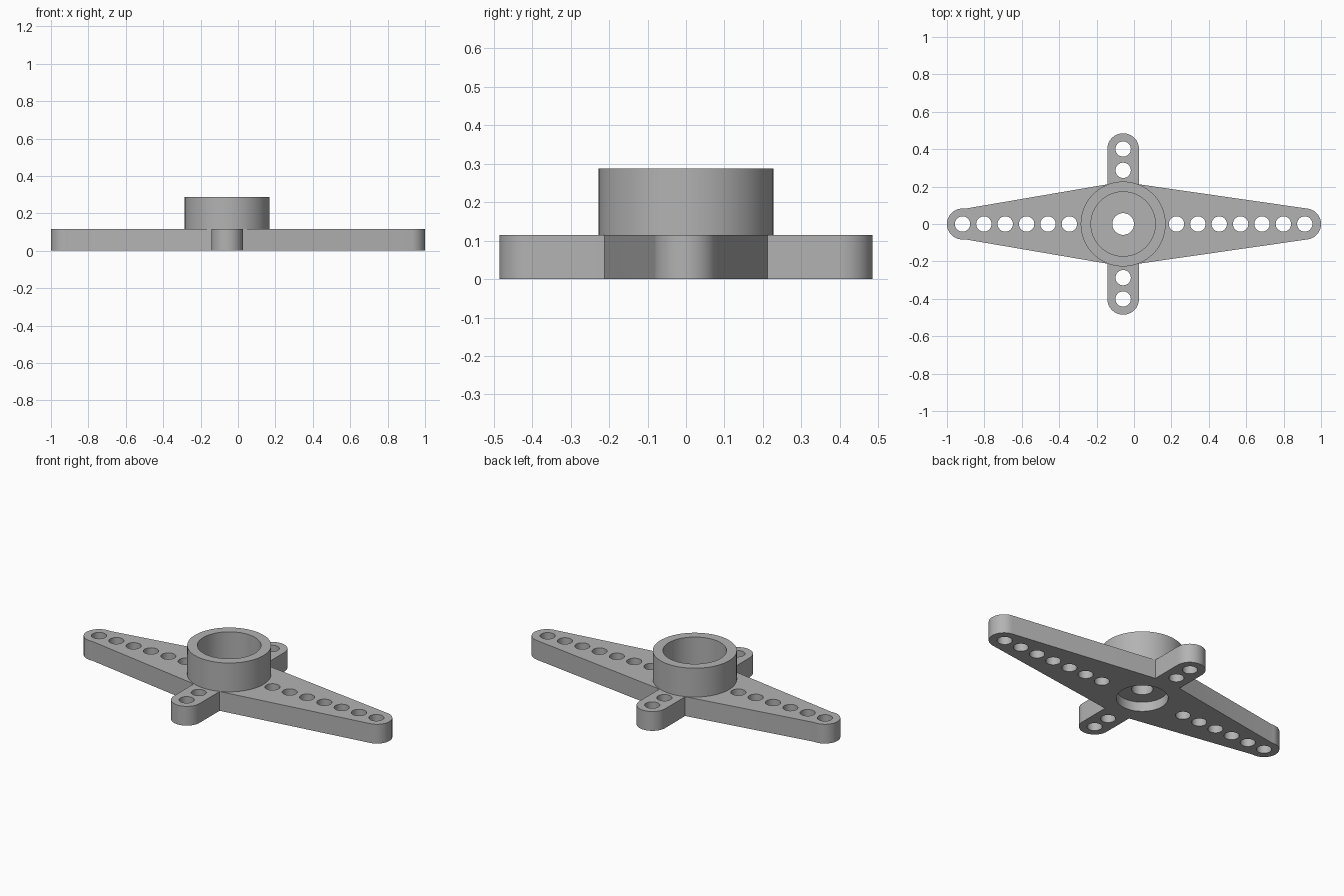
import bpy, bmesh
from math import radians, cos, sin

cube = bpy.data.objects.get("Cube")
if cube:
    bpy.data.objects.remove(cube, do_unlink=True)

HUB_X = -0.058      # hub and cross arm axis
PLATE_TOP = 0.115
HUB_TOP = 0.287

grey = bpy.data.materials.new("light grey plastic")
grey.use_nodes = True
colour = (0.45, 0.45, 0.45, 1)
grey.diffuse_color = colour
grey.node_tree.nodes["Principled BSDF"].inputs["Base Color"].default_value = colour


def make_object(name, bm):
    bmesh.ops.recalc_face_normals(bm, faces=bm.faces)
    mesh = bpy.data.meshes.new(name)
    bm.to_mesh(mesh)
    bm.free()
    mesh.materials.append(grey)
    obj = bpy.data.objects.new(name, mesh)
    bpy.context.collection.objects.link(obj)
    return obj


def select(obj):
    bpy.ops.object.select_all(action="DESELECT")
    obj.select_set(True)
    bpy.context.view_layer.objects.active = obj


def arc(x, y, r, start, end, steps=24):
    angles = [radians(start + (end - start) * i / steps) for i in range(steps + 1)]
    return [(x + r * cos(a), y + r * sin(a)) for a in angles]


def add_cylinder(bm, x, y, r, z0, z1, sides=32):
    ring = [bm.verts.new((px, py, z0)) for px, py in arc(x, y, r, 0, 360, sides)[:-1]]
    face = bm.faces.new(ring)
    moved = bmesh.ops.extrude_face_region(bm, geom=[face])["geom"]
    bmesh.ops.translate(bm, vec=(0, 0, z1 - z0),
                        verts=[v for v in moved if isinstance(v, bmesh.types.BMVert)])


# Plate outline: tapered long arms with rounded tips and a straight cross arm
half = 0.085
outline = arc(0.917, 0, 0.083, -82, 82)
outline += [(HUB_X + half, 0.212)]
outline += arc(HUB_X, 0.4, half, 0, 180)
outline += [(HUB_X - half, 0.212)]
outline += arc(-0.917, 0, 0.083, 81, 279)
outline += [(HUB_X - half, -0.212)]
outline += arc(HUB_X, -0.4, half, 180, 360)
outline += [(HUB_X + half, -0.212)]

bm = bmesh.new()
base = bm.faces.new([bm.verts.new((x, y, 0)) for x, y in outline])
moved = bmesh.ops.extrude_face_region(bm, geom=[base])["geom"]
bmesh.ops.translate(bm, vec=(0, 0, PLATE_TOP),
                    verts=[v for v in moved if isinstance(v, bmesh.types.BMVert)])
plate = make_object("horn_plate", bm)

# Linkage holes along the arms
bm = bmesh.new()
pitch, hole = 0.1143, 0.041
centres = [(0.913 - pitch * i, 0) for i in range(7)]
centres += [(-0.917 + pitch * i, 0) for i in range(6)]
centres += [(HUB_X, s * y) for s in (-1, 1) for y in (0.287, 0.401)]
for x, y in centres:
    add_cylinder(bm, x, y, hole, -0.1, 0.2)
holes_cutter = make_object("linkage_holes_cutter", bm)

# Centre screw hole, then the wider recess underneath
bm = bmesh.new()
add_cylinder(bm, HUB_X, 0, 0.058, -0.1, 0.2, 48)
screw_cutter = make_object("screw_hole_cutter", bm)
bm = bmesh.new()
add_cylinder(bm, HUB_X, 0, 0.14, -0.1, 0.057, 64)
recess_cutter = make_object("recess_cutter", bm)

for cutter in (holes_cutter, screw_cutter, recess_cutter):
    cutter.hide_render = True
    select(plate)
    mod = plate.modifiers.new("cut", "BOOLEAN")
    mod.operation = "DIFFERENCE"
    mod.solver = "EXACT"
    mod.object = cutter
    bpy.ops.object.modifier_apply(modifier=mod.name)
    bpy.data.objects.remove(cutter, do_unlink=True)

# Hub collar: a rectangular section revolved round the hub axis
bm = bmesh.new()
section = [(0.172, 0.105), (0.227, 0.105), (0.227, HUB_TOP), (0.172, HUB_TOP)]
verts = [bm.verts.new((HUB_X + r, 0, z)) for r, z in section]
edges = [bm.edges.new((verts[i], verts[(i + 1) % 4])) for i in range(4)]
bmesh.ops.spin(bm, geom=verts + edges, cent=(HUB_X, 0, 0), axis=(0, 0, 1),
               angle=radians(360), steps=96, use_merge=True)
bmesh.ops.remove_doubles(bm, verts=bm.verts, dist=0.0001)
hub = make_object("hub_collar", bm)

for obj in (plate, hub):
    select(obj)
    bpy.ops.object.shade_smooth_by_angle(angle=radians(30))
